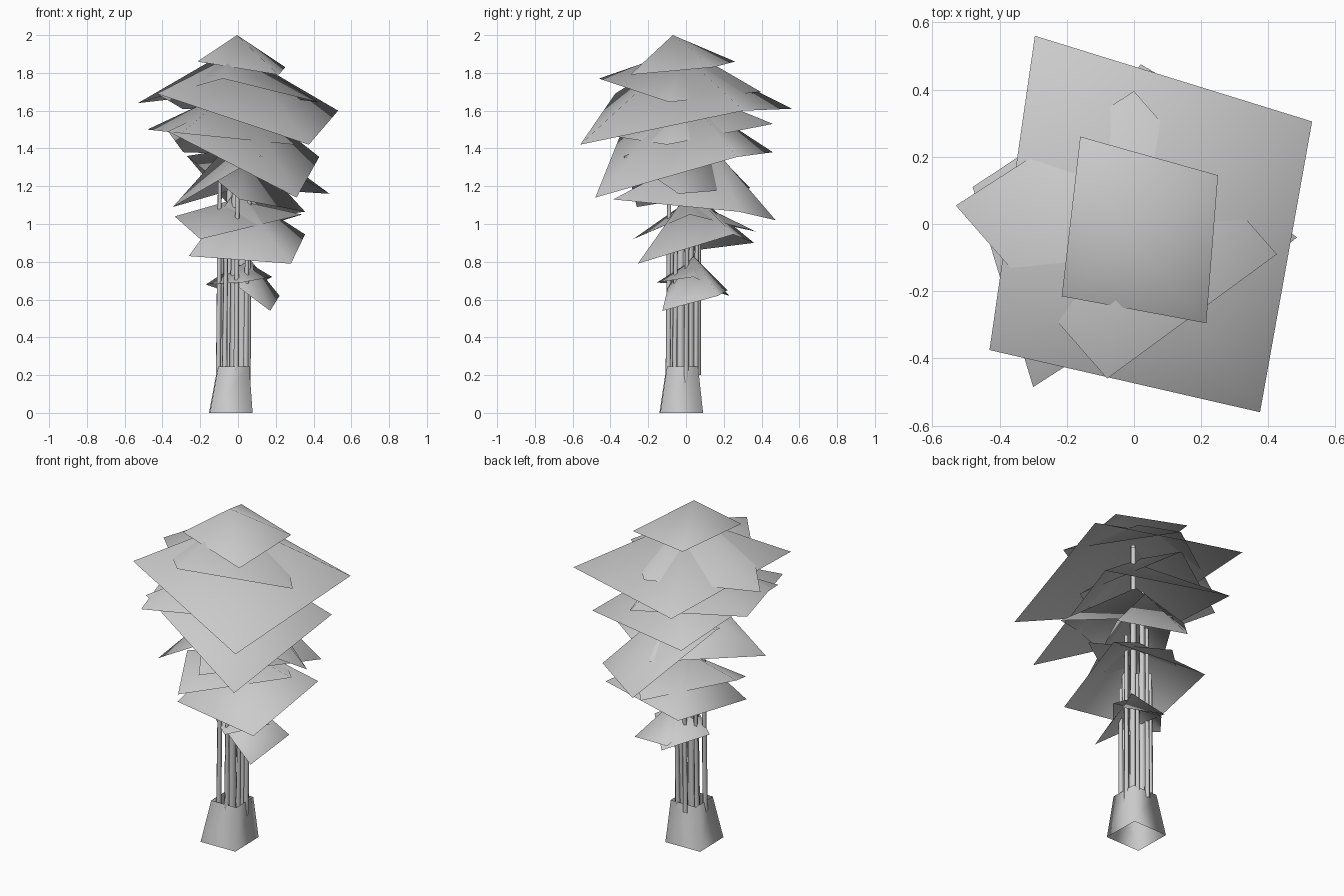
import bpy, math, random

random.seed(4)


def make(name, verts, faces):
    me = bpy.data.meshes.new(name)
    me.from_pydata(verts, [], faces)
    me.update()
    for p in me.polygons:
        p.use_smooth = True
    ob = bpy.data.objects.new(name, me)
    bpy.context.collection.objects.link(ob)
    return ob


def canopy(name, apex, *corners):
    """Open four-sided leaf canopy; corners run clockwise seen from above."""
    n = len(corners)
    make(name, [apex, *corners], [(0, (i + 1) % n + 1, i + 1) for i in range(n)])


def tube(name, a, b, r0, r1, sides=5, turn=0.0):
    """Tapering open-ended prism from a to b."""
    verts = []
    for c, r in ((a, r0), (b, r1)):
        for i in range(sides):
            t = turn + 2 * math.pi * i / sides
            verts.append((c[0] + r * math.cos(t), c[1] + r * math.sin(t), c[2]))
    faces = [(i, (i + 1) % sides, sides + (i + 1) % sides, sides + i) for i in range(sides)]
    return make(name, verts, faces)


# root flare
tube("root_base", (-0.038, -0.025, 0), (-0.024, -0.02, 0.245), 0.16, 0.116, 4, math.pi / 4 + 0.02)

# bundle of trunk stems: ring of outer stems and a few tall inner ones
tops = [1.2, 0.95, 1.25, 1.0, 1.3, 1.05, 1.22, 0.9]
for i, top in enumerate(tops):
    t = 2 * math.pi * i / len(tops) + 0.2
    x, y = -0.026 + 0.08 * math.cos(t), -0.015 + 0.08 * math.sin(t)
    tube(f"outer_stem_{i}", (x, y, 0.16 + 0.02 * (i % 3)), (x + 0.008, y + 0.006, top),
         0.015, 0.011, 5, random.random())
for i, (x, y, top) in enumerate([(-0.02, -0.03, 1.8), (-0.05, 0.01, 1.5), (0.02, 0.02, 1.75)]):
    tube(f"inner_stem_{i}", (x, y, 0.2), (x + 0.01, y + 0.01, top), 0.026, 0.014, 6)

# crown cap
canopy("crown_cap", (-0.005, -0.07, 2.0), (-0.16, 0.26, 1.86), (0.25, 0.145, 1.83),
       (0.215, -0.295, 1.79), (-0.215, -0.215, 1.86))

# upper canopy pair: square one and its turned companion
canopy("upper_canopy", (0.0, -0.03, 1.91), (-0.295, 0.56, 1.61), (0.53, 0.305, 1.6),
       (0.375, -0.56, 1.42), (-0.43, -0.375, 1.69))
canopy("upper_canopy_turned", (-0.03, 0.0, 1.93), (0.0, 0.395, 1.7), (0.425, -0.09, 1.645),
       (-0.08, -0.46, 1.77), (-0.53, 0.055, 1.64))

# middle canopy pair
canopy("middle_canopy", (0.02, 0.0, 1.68), (-0.29, 0.46, 1.38), (0.43, 0.27, 1.355),
       (0.31, -0.48, 1.14), (-0.37, -0.34, 1.49))
canopy("middle_canopy_turned", (-0.03, 0.02, 1.71), (0.05, 0.46, 1.53), (0.3, -0.1, 1.42),
       (-0.3, -0.485, 1.48), (-0.48, 0.11, 1.5))

# lower middle canopy pair
canopy("lower_middle_canopy", (0.02, 0.04, 1.5), (0.0, 0.34, 1.19), (0.485, -0.04, 1.16),
       (0.12, -0.33, 1.36), (-0.345, -0.26, 1.09))
canopy("lower_middle_canopy_turned", (0.04, 0.14, 1.41), (0.02, 0.475, 1.02), (0.355, 0.28, 1.065),
       (0.01, -0.385, 1.13), (-0.27, 0.1, 1.36))

# lower canopy pair
canopy("lower_canopy", (-0.01, 0.02, 1.18), (-0.2, 0.36, 0.9), (0.355, 0.25, 0.945),
       (0.28, -0.255, 0.79), (-0.26, -0.2, 0.83))
canopy("lower_canopy_turned", (-0.02, 0.02, 1.13), (0.04, 0.37, 0.96), (0.34, 0.02, 1.05),
       (-0.2, -0.28, 0.92), (-0.335, 0.0, 1.04))

# small bottom sprout pair
canopy("sprout", (0.05, 0.04, 0.83), (-0.03, 0.22, 0.65), (0.22, 0.17, 0.62),
       (0.17, -0.125, 0.54), (-0.03, -0.09, 0.69))
canopy("sprout_turned", (0.03, 0.04, 0.81), (0.0, 0.23, 0.62), (0.18, 0.04, 0.72),
       (0.02, -0.155, 0.69), (-0.17, 0.02, 0.68))
